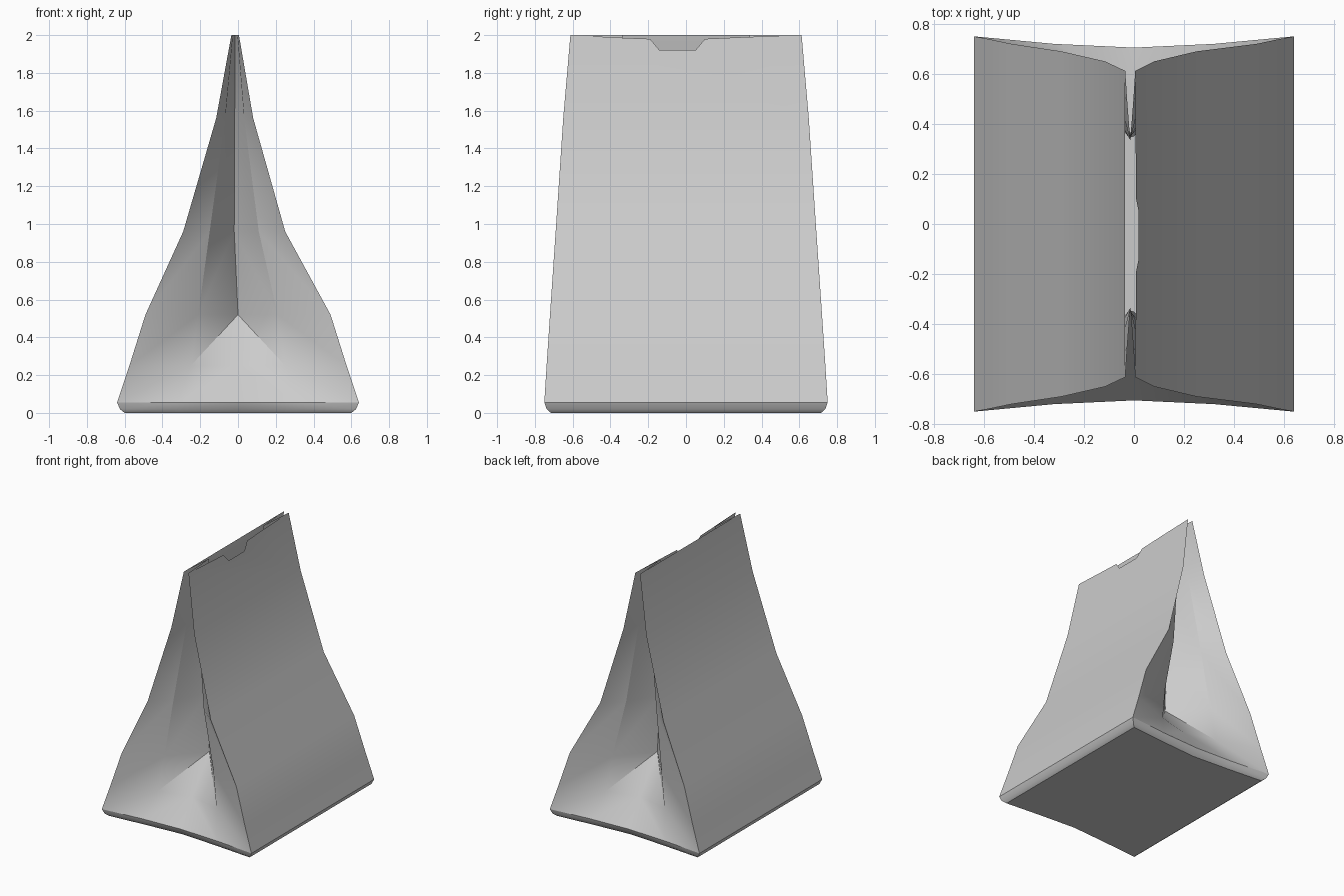
import bpy, bmesh, math

if "Cube" in bpy.data.objects:
    bpy.data.objects.remove(bpy.data.objects["Cube"])

# Each level: centre x, outer (x, y, z), gusset crease (x, y), inner fold (x, y)
LEVELS = [
    (0.0,    (0.60, 0.715, 0.0),   (0.30, 0.69), 0.67),
    (0.0,    (0.625, 0.738, 0.02), (0.31, 0.71), 0.69),
    (0.0,    (0.64, 0.75, 0.055),  (0.32, 0.72), 0.705),
    (0.0,    (0.575, 0.738, 0.25), (0.25, 0.62), 0.56),
    (0.0,    (0.49, 0.72, 0.52),   (0.21, 0.60), 0.35),
    (-0.02,  (0.27, 0.69, 0.96),   (0.13, 0.575), 0.345),
    (-0.0175, (0.098, 0.65, 1.56), (0.05, 0.53), 0.34),
    (-0.015, (0.02, 0.612, 2.0),   (0.012, 0.49), 0.335),
]

bm = bmesh.new()


def ring(level):
    """Front gusset left to right, then back gusset right to left."""
    cx, (ox, oy, z), (mx, my), iy = level
    half = [(-ox, -oy), (-mx, -my), (0, -iy), (mx, -my), (ox, -oy)]
    pts = half + [(-x, -y) for x, y in half]
    return [bm.verts.new((cx + x, y, z)) for x, y in pts]


rings = [ring(l) for l in LEVELS]
n = 10
for k in range(len(rings) - 1):
    a, b = rings[k], rings[k + 1]
    for i in range(n):
        j = (i + 1) % n
        if i == 4 and k == len(rings) - 2:
            # Right panel top with the worn opening notch
            notch = [(0.61 - 0.29, 1.99), (0.10, 1.98), (0.05, 1.92),
                     (-0.14, 1.92), (-0.19, 1.98), (-0.32, 1.985)]
            mid = [bm.verts.new((0.005 + 0.075 * (2 - z) / 0.44, y, z)) for y, z in notch]
            bm.faces.new([a[i], a[j], b[j]] + mid + [b[i]])
        elif i in (4, 9):
            bm.faces.new((a[i], a[j], b[j], b[i]))       # side panels
        elif i in (1, 6, 0, 5):
            bm.faces.new((a[i], a[j], b[j]))             # gusset, first half
            bm.faces.new((a[i], b[j], b[i]))
        else:
            bm.faces.new((a[i], a[j], b[i]))             # gusset, second half
            bm.faces.new((a[j], b[j], b[i]))

# Bag floor
bm.faces.new(list(reversed(rings[0])))

me = bpy.data.meshes.new("paper_bag")
bm.to_mesh(me)
bm.free()
bag = bpy.data.objects.new("paper_bag", me)
bpy.context.collection.objects.link(bag)
bpy.context.view_layer.objects.active = bag
bag.select_set(True)
bpy.ops.object.shade_smooth_by_angle(angle=math.radians(35))
